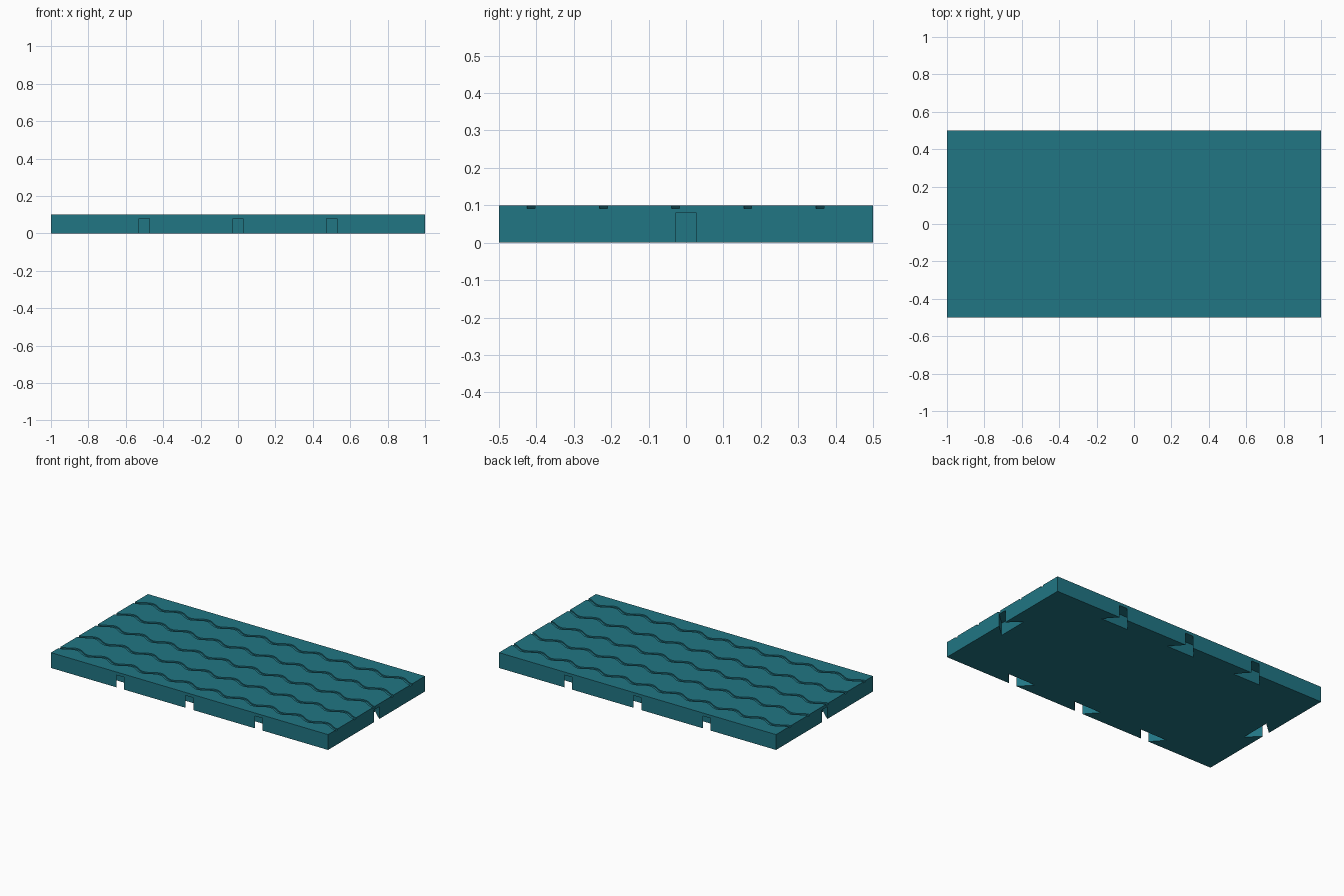
import bpy, bmesh
from math import cos, sin, pi

if "Cube" in bpy.data.objects:
    bpy.data.objects.remove(bpy.data.objects["Cube"])

L, W, H = 2.0, 1.0, 0.1


def add_prism(bm, outline, z0, z1):
    """Extrude a counter-clockwise xy outline between two heights."""
    lo = [bm.verts.new((x, y, z0)) for x, y in outline]
    hi = [bm.verts.new((x, y, z1)) for x, y in outline]
    bm.faces.new(lo[::-1])
    bm.faces.new(hi)
    n = len(outline)
    for i in range(n):
        j = (i + 1) % n
        bm.faces.new((lo[i], lo[j], hi[j], hi[i]))


def finish(bm, name):
    bmesh.ops.recalc_face_normals(bm, faces=bm.faces[:])
    mesh = bpy.data.meshes.new(name)
    bm.to_mesh(mesh)
    bm.free()
    obj = bpy.data.objects.new(name, mesh)
    bpy.context.collection.objects.link(obj)
    return obj


# Slab body
bm = bmesh.new()
add_prism(bm, [(-L/2, -W/2), (L/2, -W/2), (L/2, W/2), (-L/2, W/2)], 0, H)
slab = finish(bm, "tile_slab")

# Dovetail sockets in the underside: narrow at the rim, wide inside
bm = bmesh.new()
neck, back, depth, over = 0.028, 0.1, 0.08, 0.02
socket = [(over, -neck), (over, neck), (0, neck),
          (-depth, back), (-depth, -back), (0, -neck)]
places = [(L/2, 0, 0), (-L/2, 0, pi)]
for x in (-0.5, 0, 0.5):
    places += [(x, W/2, pi/2), (x, -W/2, -pi/2)]
for cx, cy, a in places:
    add_prism(bm, [(cx + u*cos(a) - v*sin(a), cy + u*sin(a) + v*cos(a))
                   for u, v in socket], -0.05, 0.08)
sockets = finish(bm, "socket_cutter")

# Wavy grip grooves across the top
bm = bmesh.new()
half, steps = 0.0105, 164
xs = [-1.025 + 2.05 * i / steps for i in range(steps + 1)]
for k in range(5):
    def wave(x):
        return -0.394 + 0.193 * k - 0.02 * cos(10 * pi * x)
    outline = [(x, wave(x) - half) for x in xs]
    outline += [(x, wave(x) + half) for x in reversed(xs)]
    add_prism(bm, outline, 0.092, 0.12)
grooves = finish(bm, "groove_cutter")

# Cut the slab
bpy.context.view_layer.objects.active = slab
for cutter in (sockets, grooves):
    mod = slab.modifiers.new(cutter.name, 'BOOLEAN')
    mod.operation = 'DIFFERENCE'
    mod.solver = 'EXACT'
    mod.object = cutter
    bpy.ops.object.modifier_apply(modifier=mod.name)
    bpy.data.objects.remove(cutter)

# Teal colour
mat = bpy.data.materials.new("teal")
mat.diffuse_color = (0.015, 0.18, 0.23, 1)
mat.use_nodes = True
mat.node_tree.nodes["Principled BSDF"].inputs["Base Color"].default_value = mat.diffuse_color
slab.data.materials.clear()
slab.data.materials.append(mat)
